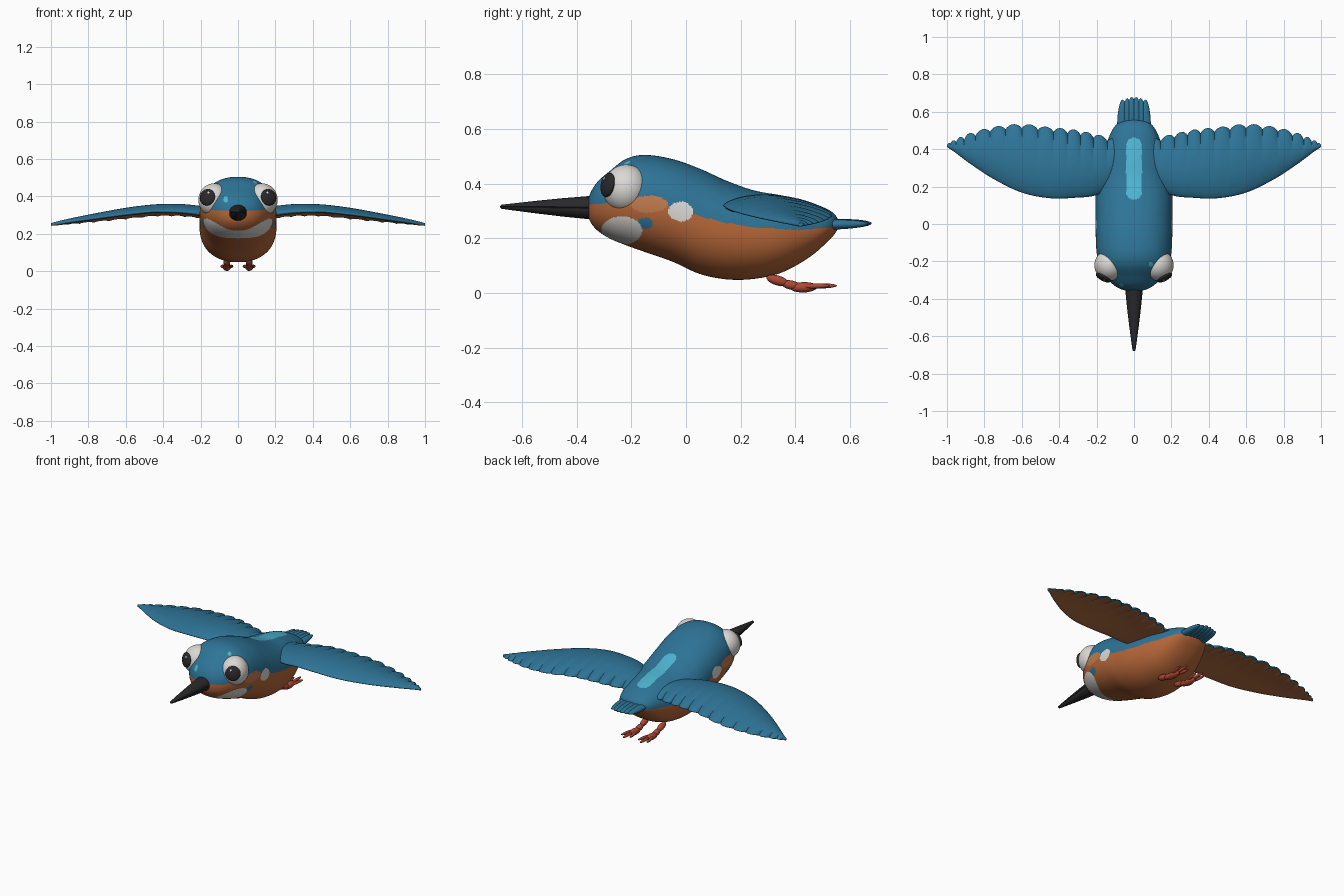
import bpy, bmesh, math
from mathutils import Vector, Matrix

if "Cube" in bpy.data.objects:
    bpy.data.objects.remove(bpy.data.objects["Cube"])


def material(name, rgb):
    m = bpy.data.materials.new(name)
    m.diffuse_color = (*rgb, 1)
    m.use_nodes = True
    m.node_tree.nodes["Principled BSDF"].inputs["Base Color"].default_value = m.diffuse_color
    return m


BLUE = material("feather blue", (0.027, 0.175, 0.31))
CYAN = material("back turquoise", (0.075, 0.46, 0.64))
ORANGE = material("breast orange", (0.47, 0.135, 0.04))
TAN = material("cheek light orange", (0.53, 0.20, 0.075))
WHITE = material("white", (0.70, 0.69, 0.66))
BLACK = material("black", (0.022, 0.022, 0.024))
UNDER = material("underwing orange", (0.45, 0.158, 0.055))
RED = material("foot red", (0.42, 0.065, 0.035))


def spline(rows, t):
    """Catmull-Rom through table rows, t in 0..1"""
    f = t * (len(rows) - 1)
    i = min(int(f), len(rows) - 2)
    f -= i
    a, b, c, d = (rows[max(0, min(len(rows) - 1, i + k))] for k in (-1, 0, 1, 2))
    return [0.5 * (2 * q + (r - p) * f + (2 * p - 5 * q + 4 * r - s) * f * f
                   + (3 * q - p - 3 * r + s) * f ** 3) for p, q, r, s in zip(a, b, c, d)]


def linear(pts, x):
    for (a, b), (c, d) in zip(pts, pts[1:]):
        if x <= c:
            return b + (d - b) * max(0, (x - a) / (c - a))
    return pts[-1][1]


def finish(name, bm, mats, mirror=False, angle=50):
    bmesh.ops.remove_doubles(bm, verts=bm.verts, dist=1e-5)
    bmesh.ops.recalc_face_normals(bm, faces=bm.faces)
    me = bpy.data.meshes.new(name)
    bm.to_mesh(me)
    bm.free()
    ob = bpy.data.objects.new(name, me)
    bpy.context.collection.objects.link(ob)
    for m in mats:
        me.materials.append(m)
    bpy.ops.object.select_all(action='DESELECT')
    ob.select_set(True)
    bpy.context.view_layer.objects.active = ob
    bpy.ops.object.shade_smooth_by_angle(angle=math.radians(angle))
    if mirror:
        ob.modifiers.new("mirror", 'MIRROR')
    return ob


def loft(rings, rule=None):
    """Skin closed rings; rule(ring index, point index, centre) gives the material"""
    bm = bmesh.new()
    vs = [[bm.verts.new(p) for p in r] for r in rings]
    n = len(vs[0])
    for i in range(len(vs) - 1):
        for j in range(n):
            k = (j + 1) % n
            f = bm.faces.new((vs[i][j], vs[i][k], vs[i + 1][k], vs[i + 1][j]))
            if rule:
                f.material_index = rule(i, j, f.calc_center_median())
    bm.faces.new(vs[0])
    bm.faces.new(vs[-1])
    return bm


def blobs(name, parts, mat, mirror=False, seg=20):
    """Ellipsoids: centre, long-axis direction, radii (side, long, up)"""
    bm = bmesh.new()
    for c, d, r in parts:
        rot = Vector(d).to_track_quat('Y', 'Z').to_matrix().to_4x4()
        bmesh.ops.create_uvsphere(bm, u_segments=seg, v_segments=seg // 2 + 2, radius=1,
                                  matrix=Matrix.Translation(c) @ rot @ Matrix.Diagonal((*r, 1)))
    return finish(name, bm, [mat], mirror)


# Body and head: y, top, bottom, half width
BODY = [(-.36, .312, .308, .002), (-.352, .36, .265, .06), (-.325, .405, .23, .11),
        (-.28, .445, .20, .15), (-.22, .49, .175, .185), (-.15, .505, .15, .2),
        (-.05, .49, .115, .205), (.05, .455, .07, .205), (.15, .41, .05, .205),
        (.25, .375, .052, .195), (.35, .357, .075, .175), (.45, .333, .13, .14),
        (.52, .305, .19, .105), (.55, .28, .225, .06), (.56, .252, .248, .002)]
EDGE = [(-.4, .32), (-.2, .335), (-.12, .34), (-.07, .325), (0, .295), (.1, .268),
        (.2, .245), (.4, .23), (.6, .245)]


def inside(a, b, ca, cb, ra, rb):
    return ((a - ca) / ra) ** 2 + ((b - cb) / rb) ** 2 < 1


def plumage(i, j, c):
    x, y, z = c
    if inside(y, z, -.235, .228, .075, .052) or inside(y, z, -.02, .298, .045, .036):
        return 2                                   # throat and neck patches
    if inside(y, z, -.15, .255, .03, .02):
        return 0                                   # cheek mark
    if inside(y, z, -.135, .325, .068, .031):
        return 4                                   # ear patch
    if z > .3 and math.hypot(x, y - max(.17, min(.42, y))) < .042:
        return 3                                   # back stripe
    if y < -.15 and z > .34 and (inside(x, z, -.066, .385, .012, .017) or inside(x, y, .09, -.215, .012, .012)):
        return 3                                   # forehead flecks
    return 0 if z > linear(EDGE, y) else 1


rings = []
for i in range(281):
    y, top, bot, w = spline(BODY, i / 280)
    ring = []
    for j in range(220):
        a = 2 * math.pi * j / 220
        ca, sa = math.cos(a), math.sin(a)
        ring.append((w * math.copysign(abs(ca) ** .9, ca), y,
                     (top + bot) / 2 + (top - bot) / 2 * math.copysign(abs(sa) ** .93, sa)))
    rings.append(ring)
finish("body", loft(rings, plumage), [BLUE, ORANGE, WHITE, CYAN, TAN])

# Beak: two tapering halves meeting at a groove
for name, side in (("upper_beak", 1), ("lower_beak", -1)):
    rings = []
    for y, r in ((-.32, .048), (-.36, .046), (-.45, .037), (-.55, .025), (-.64, .013), (-.675, .008), (-.68, .003)):
        zc = .312 + (-.32 - y) * .01
        rings.append([(r * math.cos(a), y, zc + side * (r * .06 + r * .85 * max(0, math.sin(a)) - r * .14 * max(0, -math.sin(a))))
                      for a in (2 * math.pi * k / 32 for k in range(32))])
    finish(name, loft(rings), [BLACK], angle=40)

# Eyes
eye = Vector((.129, -.22, .382))
look = Vector((.46, -.87, .18)).normalized()
blobs("eyes", [(eye, look, (.083, .083, .088))], WHITE, True, 40)
blobs("pupils", [(eye + look * .076, look, (.045, .017, .045))], BLACK, True, 32)
blobs("eye_glints", [(eye + look * .089 + Vector((-.012, 0, .02)), look, (.008, .005, .008))], WHITE, True, 12)

# Wings: x, leading y, trailing y, mid z, half thickness
WING = [(.08, .22, .45, .305, .026), (.2, .155, .48, .322, .027), (.32, .14, .505, .335, .025),
        (.45, .138, .518, .335, .022), (.6, .168, .535, .319, .02), (.75, .24, .52, .295, .017),
        (.88, .325, .485, .272, .014), (.96, .385, .45, .257, .011), (1.0, .412, .426, .25, .007)]
rings = []
for i in range(169):
    x, lead, trail, zm, h = spline(WING, i / 168)
    lobe = abs(math.sin(math.pi * 14 * i / 168)) ** .7
    chord = trail - lead
    trail -= min(.024, chord * .22) * (1 - lobe)
    ring = []
    for j in range(48):
        a = 2 * math.pi * j / 48
        v = (1 - math.cos(a)) / 2
        z = zm - chord * .28 * (v - .4) ** 2 + h * math.sin(a) * (1.15 - .3 * v)
        z += .007 * (lobe - .5) * v ** 5 * min(1, chord / .2)
        ring.append((x, lead + v * (trail - lead), z))
    rings.append(ring)
finish("wings", loft(rings, lambda i, j, c: 0 if j < 27 or j > 45 else 1), [BLUE, UNDER], True, 60)

# Tail: a fan of overlapping feathers
blobs("tail", [((k * .0255, .562 - abs(k) * .007, .253 - abs(k) * .001), (-k * .012, 1, .02), (.026, .121, .018))
               for k in (-2.5, -1.5, -.5, .5, 1.5, 2.5)], BLUE)

# Legs, foot pads and toes
parts = [((.06, .335, .046), (0, 1, -.3), (.018, .042, .018)),
         ((.06, .385, .029), (0, 1, -.2), (.018, .035, .017)),
         ((.06, .43, .021), (0, 1, .03), (.022, .05, .019))]
for s in (-1, 0, 1):
    parts.append(((.06 + s * .022, .50 - abs(s) * .025, .026), (s * .18, 1, .02), (.009, .052, .009)))
blobs("feet", parts, RED, True, 20)
